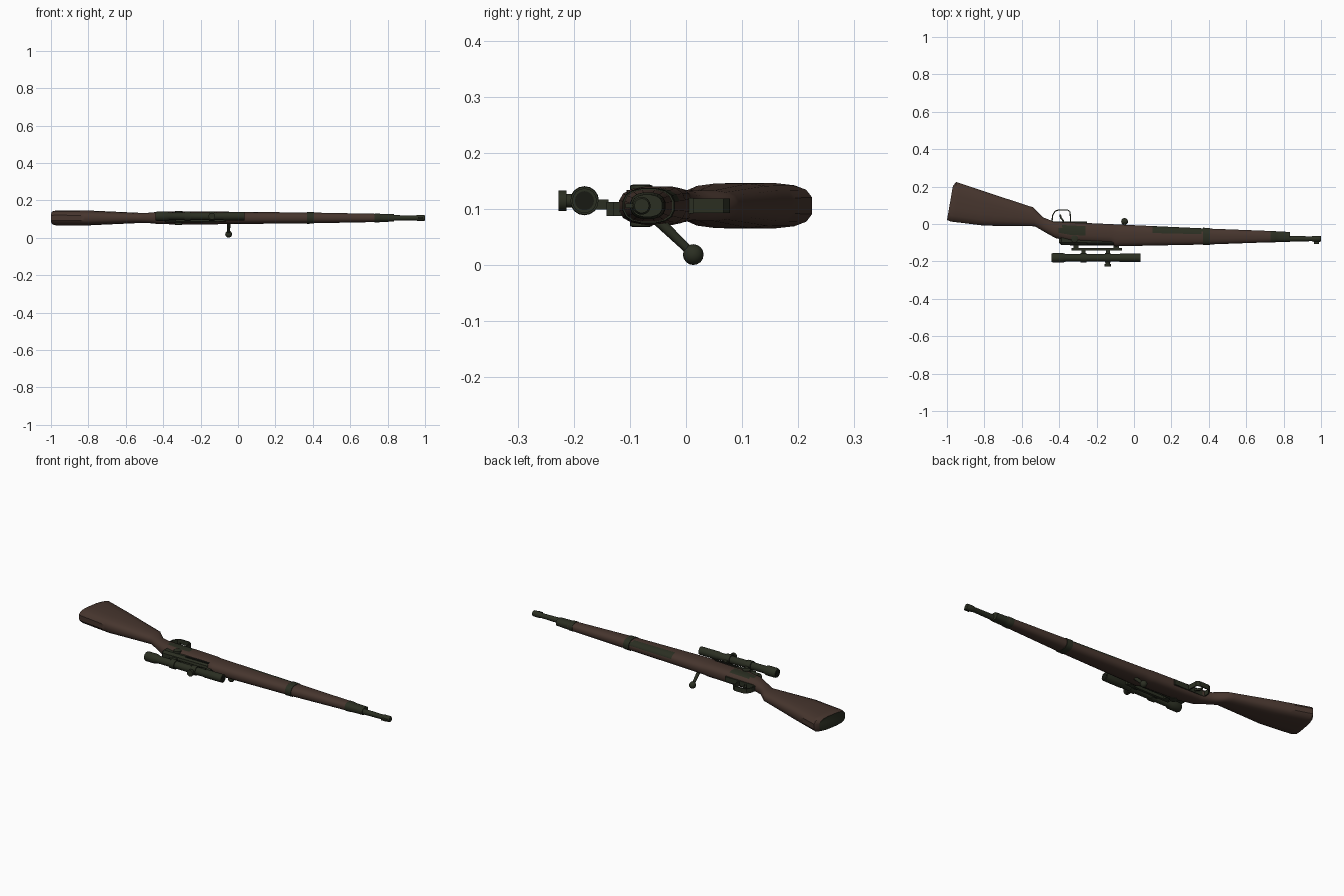
import bpy, bmesh, math
from mathutils import Vector

if "Cube" in bpy.data.objects:
    bpy.data.objects.remove(bpy.data.objects["Cube"])


def material(name, rgb):
    m = bpy.data.materials.new(name)
    m.diffuse_color = (*rgb, 1)
    m.use_nodes = True
    m.node_tree.nodes["Principled BSDF"].inputs["Base Color"].default_value = m.diffuse_color
    return m


WOOD = material("dark_walnut", (0.062, 0.036, 0.027))
METAL = material("green_black_metal", (0.024, 0.028, 0.016))
DARK = material("near_black", (0.009, 0.010, 0.007))
ZC = 0.106  # centre plane of the model


def finish(name, bm, mats, smooth=None):
    bmesh.ops.recalc_face_normals(bm, faces=bm.faces[:])
    me = bpy.data.meshes.new(name)
    bm.to_mesh(me)
    bm.free()
    for m in mats:
        me.materials.append(m)
    ob = bpy.data.objects.new(name, me)
    bpy.context.collection.objects.link(ob)
    if smooth:
        bpy.context.view_layer.objects.active = ob
        ob.select_set(True)
        bpy.ops.object.shade_smooth_by_angle(angle=math.radians(smooth))
        ob.select_set(False)
    return ob


def skin(bm, rings):
    loops = [[bm.verts.new(p) for p in r] for r in rings]
    n = len(loops[0])
    for a, b in zip(loops, loops[1:]):
        for i in range(n):
            bm.faces.new((a[i], a[(i + 1) % n], b[(i + 1) % n], b[i]))
    bm.faces.new(loops[0])
    bm.faces.new(loops[-1])


def loft(name, stations, mats, rule=None, n=16, step=0.02, smooth=35):
    """Stations: x top, y top, x bottom, y bottom, half width, roundness."""
    fine = []
    for a, b in zip(stations, stations[1:]):
        k = max(1, round((b[0] - a[0]) / step))
        fine += [[p + (q - p) * j / k for p, q in zip(a, b)] for j in range(k)]
    fine.append(stations[-1])
    rings = []
    for xt, yt, xb, yb, hw, e in fine:
        ring = []
        for i in range(n):
            t = 2 * math.pi * (i + 0.5) / n
            c, s = math.cos(t), math.sin(t)
            u = 0.5 - 0.5 * math.copysign(abs(c) ** (2 / e), c)
            w = math.copysign(abs(s) ** (2 / e), s)
            ring.append((xt + (xb - xt) * u, yt + (yb - yt) * u, ZC + hw * w))
        rings.append(ring)
    bm = bmesh.new()
    skin(bm, rings)
    if rule:
        bm.normal_update()
        for f in bm.faces:
            f.material_index = rule(f.calc_center_median())
    return finish(name, bm, mats, smooth)


def box(name, x0, x1, y0, y1, z0, z1, mat=METAL, bevel=0.0):
    bm = bmesh.new()
    bmesh.ops.create_cube(bm, size=1)
    for v in bm.verts:
        v.co = ((x0 + x1) / 2 + v.co.x * (x1 - x0), (y0 + y1) / 2 + v.co.y * (y1 - y0),
                (z0 + z1) / 2 + v.co.z * (z1 - z0))
    if bevel:
        bmesh.ops.bevel(bm, geom=bm.edges[:], offset=bevel, segments=1, affect='EDGES')
    return finish(name, bm, [mat])


def turned(name, base, axis, profile, mat=METAL, n=16):
    """Revolve (distance, radius) pairs about an axis."""
    q = Vector(axis).to_track_quat('Z', 'Y')
    rings = [[Vector(base) + q @ Vector((r * math.cos(2 * math.pi * i / n),
              r * math.sin(2 * math.pi * i / n), d)) for i in range(n)] for d, r in profile]
    bm = bmesh.new()
    skin(bm, rings)
    return finish(name, bm, [mat], 35)


def strip(name, path, z0, z1, t, mat=METAL):
    """Flat strap following an xy path."""
    bm = bmesh.new()
    rings = []
    for i, p in enumerate(path):
        a, b = Vector(path[max(i - 1, 0)]), Vector(path[min(i + 1, len(path) - 1)])
        d = (b - a).normalized()
        nx, ny = -d.y * t / 2, d.x * t / 2
        rings.append([(p[0] + nx, p[1] + ny, z0), (p[0] - nx, p[1] - ny, z0),
                      (p[0] - nx, p[1] - ny, z1), (p[0] + nx, p[1] + ny, z1)])
    skin(bm, rings)
    return finish(name, bm, [mat])


# Wooden stock, with metal side panels and a dark butt plate
def stock_rule(c):
    if c.x < -0.972 and abs(c.x + 0.984) < 0.003 and c.y > 0.09 and c.y < 0.14 and abs(c.z - ZC) < 0.01:
        return 1
    if c.z > ZC + 0.012:
        for cx, cy, rx, ry in ((-0.33, -0.03, 0.08, 0.02), (0.24, -0.028, 0.15, 0.022)):
            if ((c.x - cx) / rx) ** 4 + ((c.y - cy) / ry) ** 2 < 1:
                return 1
    return 0


loft("stock", [
    (-1.00, 0.020, -0.968, 0.205, 0.036, 3.2),
    (-0.98, 0.012, -0.950, 0.226, 0.041, 3.2),
    (-0.80, -0.010, -0.790, 0.172, 0.040, 3.0),
    (-0.53, -0.013, -0.540, 0.090, 0.028, 2.4),
    (-0.47, -0.048, -0.485, 0.036, 0.028, 2.3),
    (-0.42, -0.076, -0.430, 0.014, 0.033, 2.5),
    (-0.34, -0.094, -0.340, 0.010, 0.035, 2.8),
    (-0.12, -0.104, -0.120, 0.000, 0.035, 2.8),
    (-0.10, -0.120, -0.100, -0.001, 0.034, 2.6),
    (0.40, -0.110, 0.400, -0.024, 0.029, 2.5),
    (0.76, -0.097, 0.760, -0.038, 0.022, 2.4)], [WOOD, METAL], stock_rule)

# Barrel band, nose cap, barrel and front sight
loft("barrel_band", [(0.37, -0.114, 0.37, -0.019, 0.032, 2.5),
                     (0.405, -0.113, 0.405, -0.021, 0.031, 2.5)], [METAL])
loft("nose_cap", [(0.73, -0.100, 0.73, -0.036, 0.024, 2.5),
                  (0.755, -0.099, 0.755, -0.037, 0.024, 2.5),
                  (0.76, -0.097, 0.76, -0.039, 0.022, 2.5),
                  (0.835, -0.096, 0.835, -0.042, 0.020, 2.5)], [METAL])
turned("barrel", (0.82, -0.079, ZC), (1, 0, 0),
       [(0, 0.015), (0.13, 0.013), (0.14, 0.016), (0.175, 0.016), (0.18, 0.013)])
turned("bore", (0.999, -0.079, ZC), (1, 0, 0), [(0, 0.007), (0.001, 0.007)], DARK)
box("front_sight", 0.962, 0.990, -0.108, -0.085, ZC - 0.004, ZC + 0.004)

# Receiver and bolt
box("receiver", -0.40, -0.10, -0.112, -0.05, 0.082, 0.131, METAL, 0.012)
box("receiver_slot", -0.25, -0.11, -0.106, -0.095, 0.129, 0.134, DARK)
turned("bolt_body", (-0.36, -0.095, ZC), (1, 0, 0), [(0, 0.014), (0.02, 0.019), (0.27, 0.019)])
for i, s in enumerate((-1, 1)):
    turned("sight_knob_%d" % i, (-0.318, -0.080, ZC + s * 0.024), (0, 0, s),
           [(0, 0.020), (0.012, 0.020), (0.014, 0.014)])
root, knob = Vector((-0.05, -0.050, 0.080)), Vector((-0.05, 0.013, 0.019))
turned("bolt_handle", root, knob - root, [(0, 0.010), ((knob - root).length, 0.007)], METAL, 12)
turned("bolt_knob", knob, (0, 0.7, -0.7),
       [(-0.0185 * math.cos(math.pi * k / 8), max(0.001, 0.0185 * math.sin(math.pi * k / 8)))
        for k in range(9)])

# Trigger guard and trigger
strip("trigger_guard", [(-0.438, 0.010), (-0.436, 0.045), (-0.422, 0.068), (-0.405, 0.075),
                        (-0.355, 0.075), (-0.342, 0.066), (-0.338, 0.005)], 0.093, 0.119, 0.006)
strip("trigger", [(-0.375, 0.0), (-0.380, 0.020), (-0.392, 0.034), (-0.394, 0.050)],
      0.101, 0.111, 0.009)
box("guard_plate", -0.44, -0.25, -0.010, 0.013, 0.092, 0.120)

# Scope mount
box("mount_rail", -0.335, -0.065, -0.142, -0.128, 0.088, 0.113)
for i, x in enumerate((-0.31, -0.095)):
    box("mount_post_%d" % i, x - 0.014, x + 0.014, -0.132, -0.095, 0.088, 0.113)
for i, x in enumerate((-0.27, -0.14)):
    box("ring_foot_%d" % i, x - 0.011, x + 0.011, -0.166, -0.138, 0.099, 0.117)

# Telescopic sight
SY, SZ = -0.181, 0.115
turned("scope_tube", (-0.44, SY, SZ), (1, 0, 0),
       [(0, 0.022), (0.008, 0.026), (0.060, 0.026), (0.075, 0.020), (0.36, 0.020),
        (0.365, 0.022), (0.475, 0.022)])
turned("eye_lens", (-0.441, SY, SZ), (1, 0, 0), [(0, 0.018), (0.002, 0.018)], DARK)
turned("front_lens", (0.034, SY, SZ), (1, 0, 0), [(0, 0.017), (0.002, 0.017)], DARK)
for i, x in enumerate((-0.285, -0.155)):
    turned("scope_ring_%d" % i, (x, SY, SZ), (1, 0, 0), [(0, 0.025), (0.03, 0.025)])
turned("elevation_turret", (-0.14, -0.195, SZ), (0, -1, 0),
       [(0, 0.012), (0.018, 0.012), (0.018, 0.018), (0.032, 0.018)])
